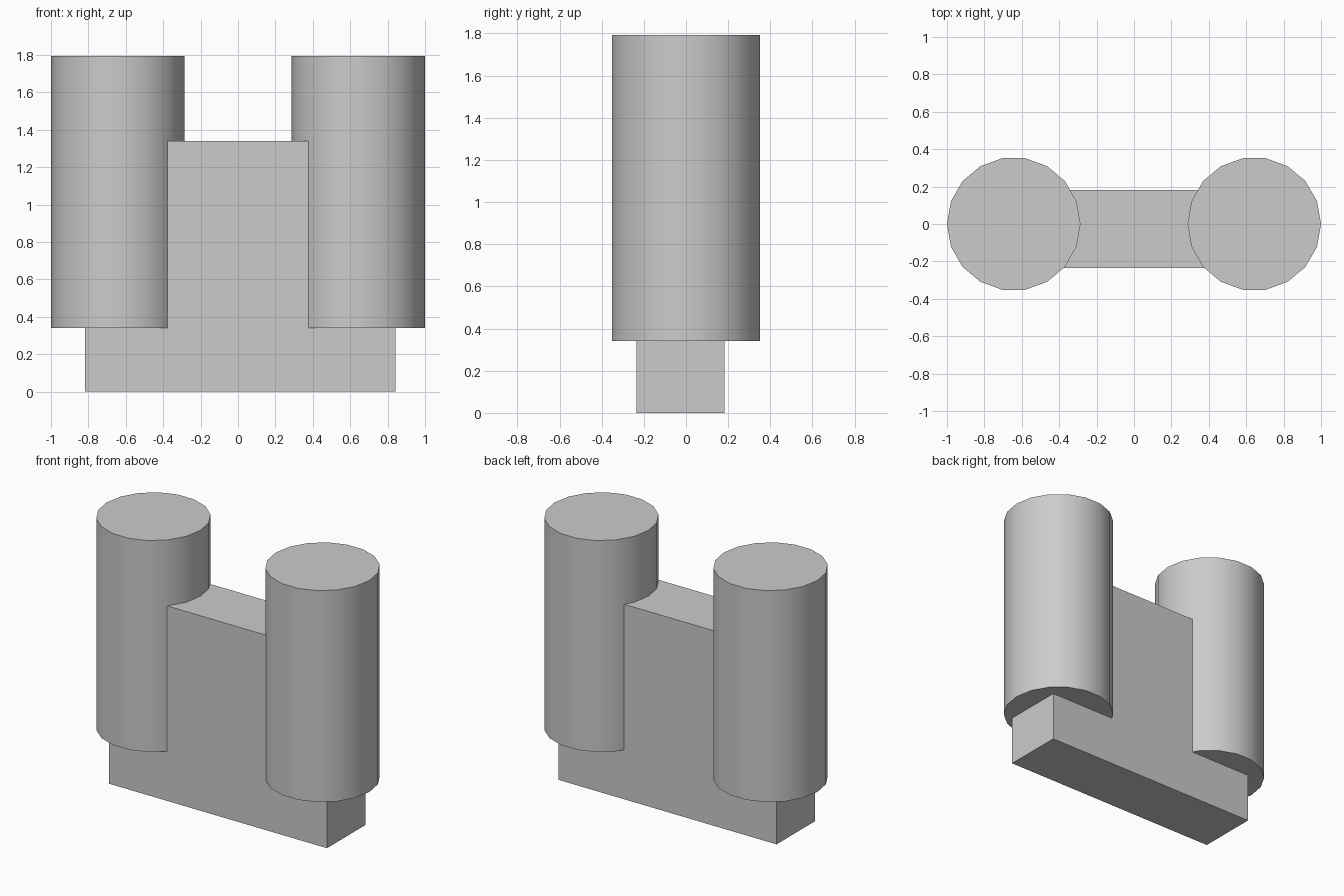
import bpy
from math import radians

if "Cube" in bpy.data.objects:
    bpy.data.objects.remove(bpy.data.objects["Cube"])

R = 0.357            # pillar radius
Z0, Z1 = 0.34, 1.793  # pillar bottom and top


def box(name, x0, x1, y0, y1, z0, z1):
    bpy.ops.mesh.primitive_cube_add(
        size=1, location=((x0 + x1) / 2, (y0 + y1) / 2, (z0 + z1) / 2))
    ob = bpy.context.object
    ob.name = name
    ob.scale = (x1 - x0, y1 - y0, z1 - z0)
    bpy.ops.object.transform_apply(location=False, rotation=False, scale=True)
    return ob


def pillar(name, x):
    # 18 sides, turned so a corner points along x
    bpy.ops.mesh.primitive_cylinder_add(
        vertices=18, radius=R, depth=Z1 - Z0,
        location=(x, 0, (Z0 + Z1) / 2), rotation=(0, 0, radians(90)))
    ob = bpy.context.object
    ob.name = name
    bpy.ops.object.shade_smooth_by_angle(angle=radians(30))
    return ob


# central slab, running into both pillars
box("central_slab", -0.817, 0.841, -0.235, 0.183, 0, 1.34)

# round pillars at both ends
for side, s in (("left", -1), ("right", 1)):
    pillar(side + "_pillar", s * (1 - R))
